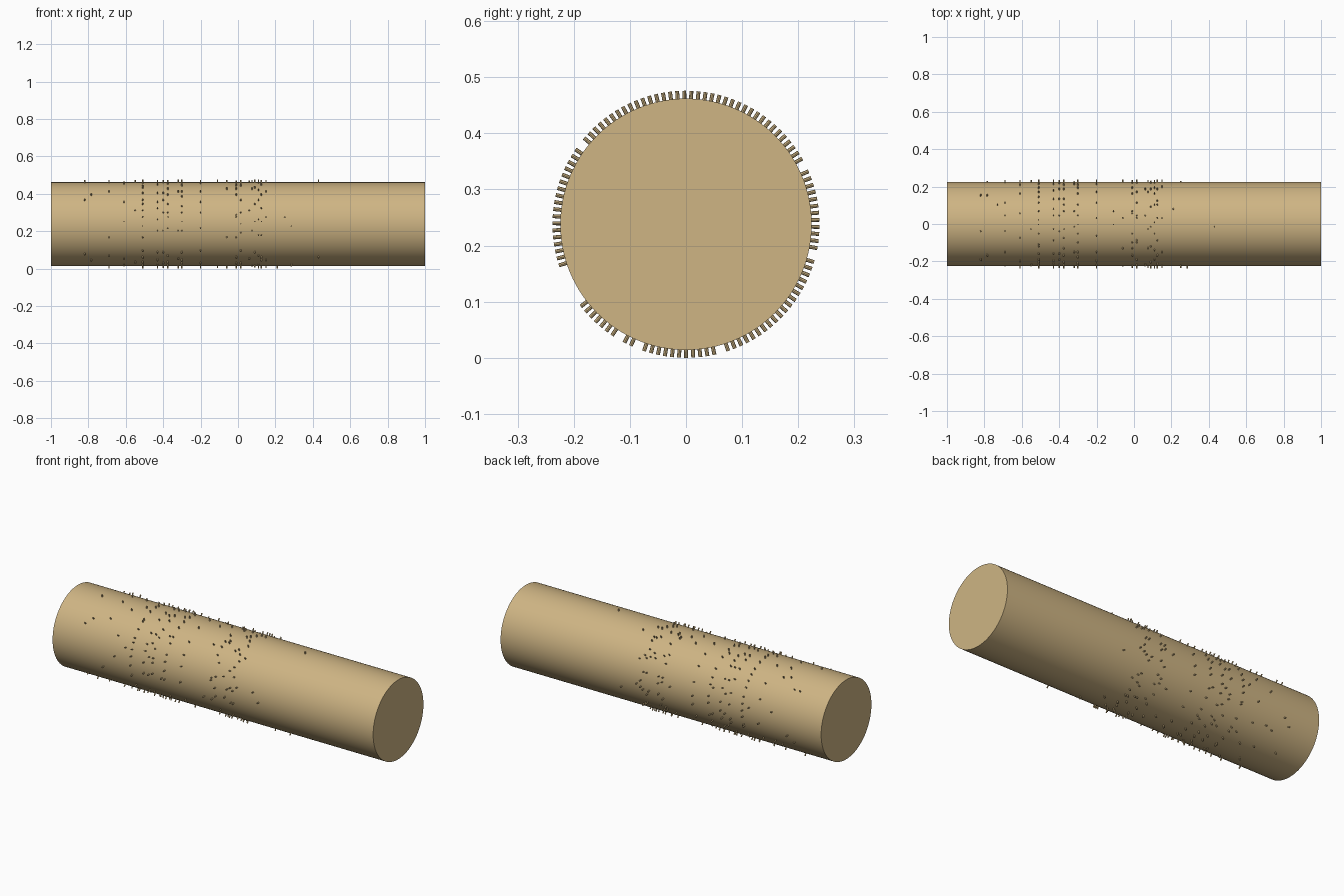
import bpy, bmesh, math, random
from mathutils import Matrix, Vector

if "Cube" in bpy.data.objects:
    bpy.data.objects.remove(bpy.data.objects["Cube"])

random.seed(7)
R, PIN_R, PIN_H, CZ = 0.224, 0.0035, 0.014, 0.238

brass = bpy.data.materials.new("brass")
brass.diffuse_color = (0.62, 0.46, 0.23, 1)
brass.use_nodes = True
brass.node_tree.nodes["Principled BSDF"].inputs["Base Color"].default_value = brass.diffuse_color

# Drum
bpy.ops.mesh.primitive_cylinder_add(vertices=128, radius=R, depth=2,
                                    location=(0, 0, CZ), rotation=(0, math.pi / 2, 0))
drum = bpy.context.object
drum.name = "drum"
drum.data.materials.append(brass)
bpy.ops.object.shade_smooth_by_angle(angle=math.radians(30))

# Pin tracks: position along the drum -> number of pins
tracks = {-0.82: 6, -0.785: 4, -0.73: 2, -0.69: 10, -0.61: 11, -0.55: 5,
          -0.51: 34, -0.43: 22, -0.40: 16, -0.375: 24, -0.32: 9, -0.30: 26,
          -0.20: 17, -0.11: 3, -0.06: 6, -0.01: 22, 0.015: 20, 0.06: 5,
          0.075: 7, 0.09: 12, 0.11: 17, 0.125: 17, 0.15: 8, 0.21: 2,
          0.25: 2, 0.285: 2, 0.43: 2}
SLOTS = 112
START, SPAN = 218, 343          # a bare strip separates end and start of the tune


def add_pin(bm, x, deg):
    a = math.radians(deg)
    d = Vector((0, math.cos(a), math.sin(a)))
    rot = Vector((0, 0, 1)).rotation_difference(d).to_matrix().to_4x4()
    pos = Vector((x, 0, CZ)) + d * (R + PIN_H / 2 - 0.001)
    bmesh.ops.create_cone(bm, cap_ends=True, segments=8, radius1=PIN_R, radius2=PIN_R,
                          depth=PIN_H + 0.002, matrix=Matrix.Translation(pos) @ rot)


# Pins: each track sounds at evenly jittered beats of the tune
bm = bmesh.new()
for x, n in tracks.items():
    phase = random.random()
    slots = {min(SLOTS, int((i + (phase + random.uniform(-0.3, 0.3)) % 1) * SLOTS / n))
             for i in range(n)}
    for s in sorted(slots):
        add_pin(bm, x, START + s * SPAN / SLOTS)
mesh = bpy.data.meshes.new("pins")
bm.to_mesh(mesh)
bm.free()
mesh.materials.append(brass)
pins = bpy.data.objects.new("pins", mesh)
bpy.context.collection.objects.link(pins)
